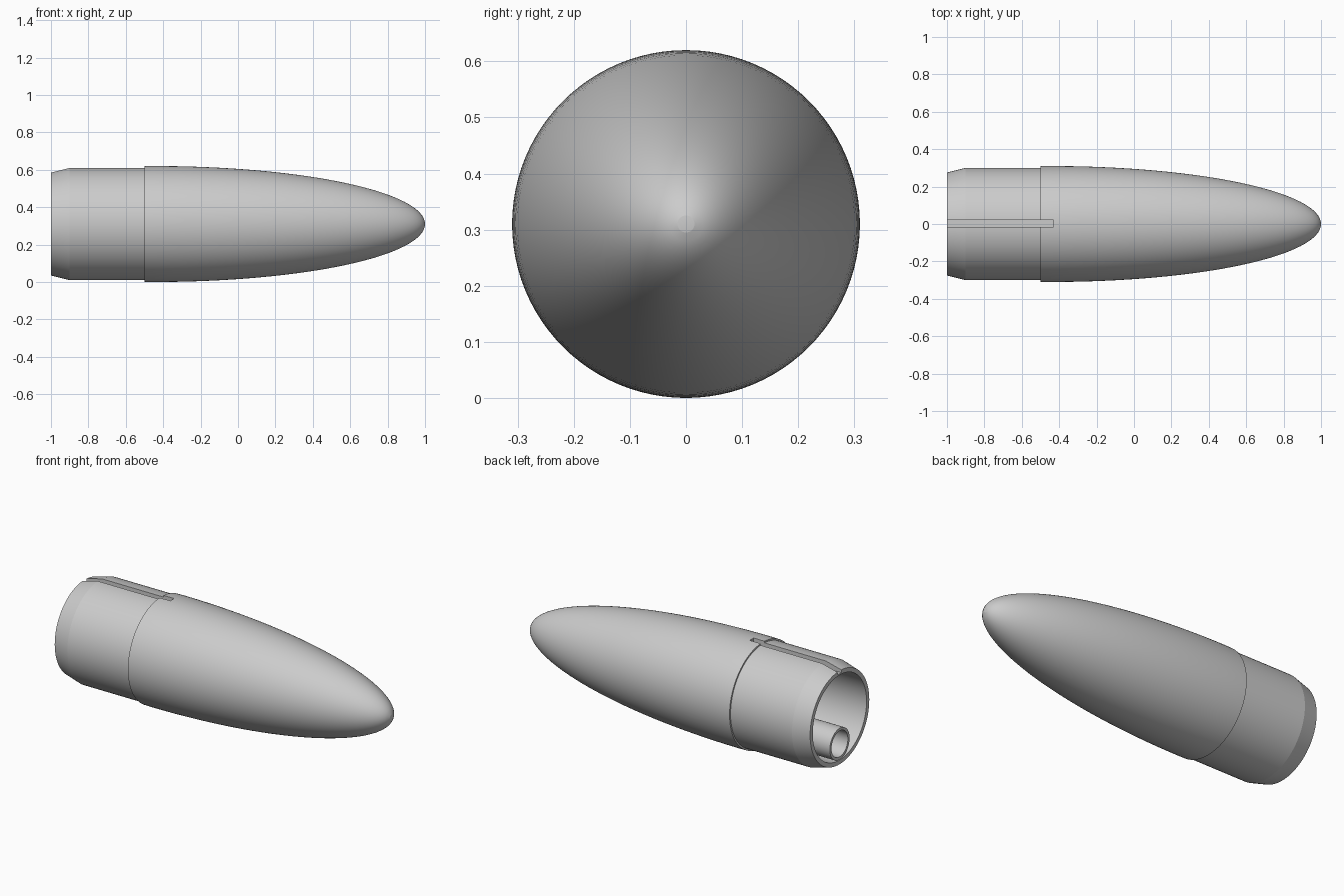
import bpy, bmesh, math
from mathutils import Matrix, Vector

cube = bpy.data.objects.get("Cube")
if cube:
    bpy.data.objects.remove(cube, do_unlink=True)

AXIS_Z = 0.31      # height of the centre line
SEAM = -0.5        # where the shoulder meets the nose
BORE = 0.25        # inner radius of the shell

grey = bpy.data.materials.new("plain_grey")
grey.use_nodes = True
grey.diffuse_color = (0.6, 0.6, 0.6, 1)
grey.node_tree.nodes["Principled BSDF"].inputs["Base Color"].default_value = (0.6, 0.6, 0.6, 1)


def add_object(name, bm):
    mesh = bpy.data.meshes.new(name)
    bmesh.ops.recalc_face_normals(bm, faces=bm.faces)
    bm.to_mesh(mesh)
    bm.free()
    mesh.materials.append(grey)
    obj = bpy.data.objects.new(name, mesh)
    bpy.context.collection.objects.link(obj)
    return obj


def lathe(name, profile, z=AXIS_Z, steps=96, closed=True):
    """Spin (x, radius) points around a lengthwise axis at height z."""
    bm = bmesh.new()
    verts = [bm.verts.new((x, 0, z + r)) for x, r in profile]
    for a, b in zip(verts, verts[1:]):
        bm.edges.new((a, b))
    if closed:
        bm.edges.new((verts[-1], verts[0]))
    bmesh.ops.spin(bm, geom=bm.verts[:] + bm.edges[:], cent=(0, 0, z),
                   axis=(1, 0, 0), angle=math.tau, steps=steps)
    bmesh.ops.remove_doubles(bm, verts=bm.verts, dist=1e-5)
    return add_object(name, bm)


def ogive(tip, radius, start=-0.45, count=32):
    """Half-ellipse points from the seam to the tip."""
    points = [(SEAM, radius * 0.998)]
    for i in range(count + 1):
        a = math.pi / 2 * i / count
        points.append((start + (tip - start) * math.sin(a), radius * math.cos(a)))
    points[-1] = (tip, 0)
    return points


# Hollow nose: outer skin, then inner skin back to the seam
outer = ogive(1.0, 0.31)
inner = ogive(0.94, BORE)
# drop the axis segment by spinning an open path joined only at the seam
nose = lathe("nose_cone", inner[::-1] + outer, closed=False)

# Shoulder sleeve with a tapered open end
shoulder = lathe("shoulder", [(SEAM, 0.30), (-0.9, 0.30), (-1.0, 0.275),
                              (-1.0, BORE), (SEAM, BORE)])

# Small tube lying on the floor of the bore
tube = lathe("inner_tube", [(-1.0, 0.092), (0.0, 0.092), (0.0, 0.076), (-1.0, 0.076)],
             z=AXIS_Z - 0.155, steps=48)

# Narrow key slot along the top of shoulder and nose lip
floor_z, top_z = AXIS_Z + 0.258, AXIS_Z + 0.4
bm = bmesh.new()
bmesh.ops.create_cube(bm, size=1, matrix=Matrix.LocRotScale(
    Vector((-0.765, 0.003, (floor_z + top_z) / 2)), None,
    Vector((0.67, 0.036, top_z - floor_z))))
cutter = add_object("slot_cutter", bm)
cutter.hide_render = True

for obj in (nose, shoulder, tube):
    bpy.ops.object.select_all(action="DESELECT")
    obj.select_set(True)
    bpy.context.view_layer.objects.active = obj
    if obj is not tube:
        cut = obj.modifiers.new("slot", "BOOLEAN")
        cut.operation = "DIFFERENCE"
        cut.solver = "EXACT"
        cut.object = cutter
        bpy.ops.object.modifier_apply(modifier=cut.name)
    bpy.ops.object.shade_smooth_by_angle(angle=math.radians(12))

bpy.data.objects.remove(cutter, do_unlink=True)
